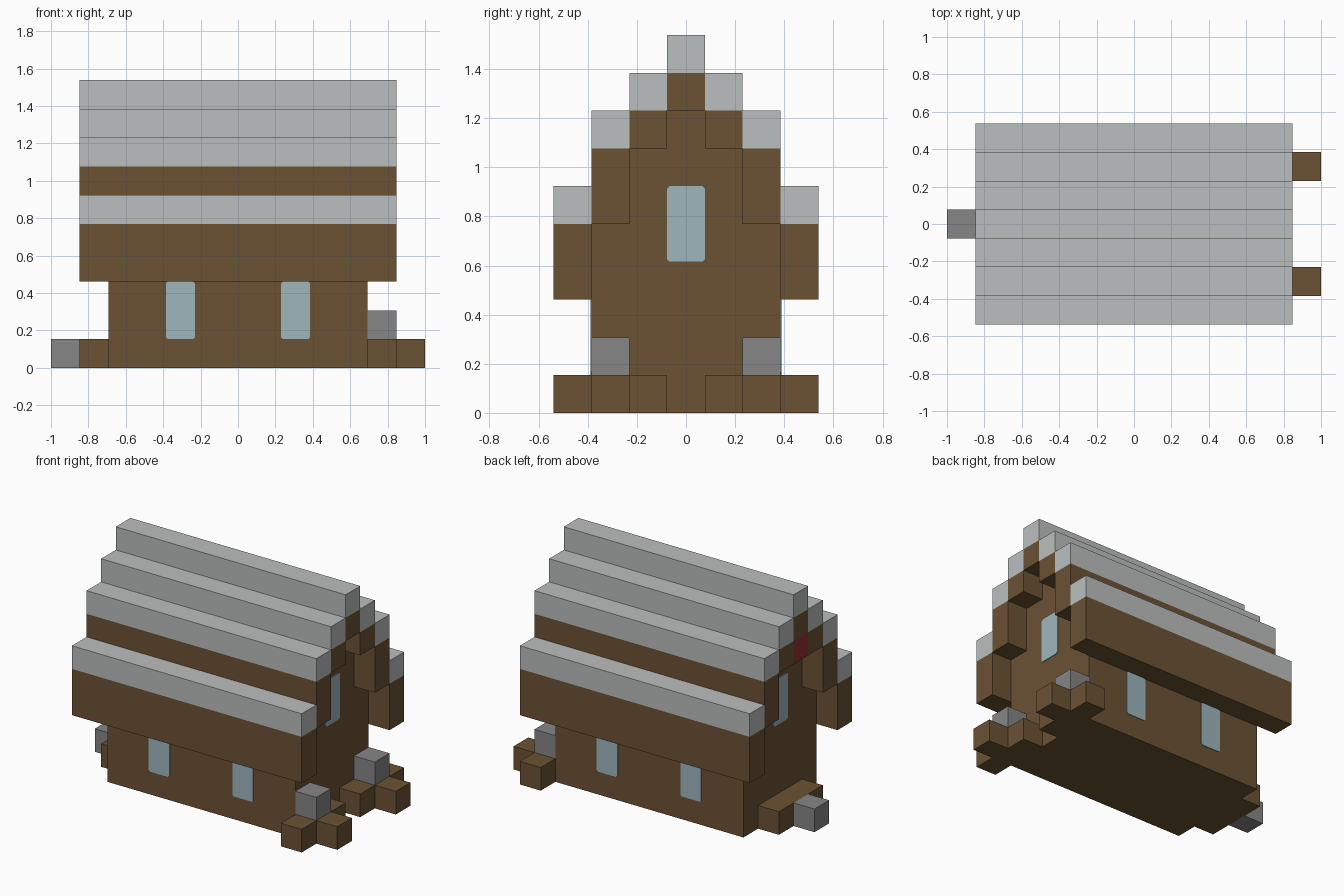
import bpy
import bmesh
from mathutils import Matrix, Vector

if "Cube" in bpy.data.objects:
    bpy.data.objects.remove(bpy.data.objects["Cube"], do_unlink=True)

U = 2 / 13  # one block


def material(name, rgb):
    m = bpy.data.materials.new(name)
    m.use_nodes = True
    m.diffuse_color = (*rgb, 1)
    m.node_tree.nodes["Principled BSDF"].inputs["Base Color"].default_value = (*rgb, 1)
    return m


WOOD = material("brown wood", (0.146, 0.085, 0.034))
ROOF = material("pale grey roof", (0.50, 0.52, 0.52))
STONE = material("grey stone", (0.238, 0.238, 0.238))
GLASS = material("light blue glass", (0.337, 0.468, 0.515))
RED = material("dark red", (0.30, 0.03, 0.035))


def box(name, x, y, z, mat, clip_axis=None):
    """Box from ranges in block units; clip_axis trims the corners around that axis."""
    lo, hi = (Vector(p) * U for p in zip(x, y, z))
    bm = bmesh.new()
    bmesh.ops.create_cube(bm, size=1, matrix=Matrix.Translation((lo + hi) / 2)
                          @ Matrix.Diagonal((*(hi - lo), 1)))
    if clip_axis is not None:
        edges = [e for e in bm.edges
                 if abs((e.verts[0].co - e.verts[1].co).normalized()[clip_axis]) > 0.9]
        bmesh.ops.bevel(bm, geom=edges, offset=0.01, segments=1, affect='EDGES')
    mesh = bpy.data.meshes.new(name)
    bm.to_mesh(mesh)
    bm.free()
    mesh.materials.append(mat)
    obj = bpy.data.objects.new(name, mesh)
    bpy.context.collection.objects.link(obj)
    return obj


def span(a, b, side):
    return tuple(sorted((a * side, b * side)))


LONG = (-5.5, 5.5)
WALL = (-4.5, 4.5)
PLATE = 0.03

# House body, with the core rising into the gable
box("house_body", WALL, (-2.5, 2.5), (0, 5), WOOD)
box("gable_core", WALL, (-1.5, 1.5), (5, 8), WOOD)

# Ridge
box("ridge_beam", LONG, (-0.5, 0.5), (8, 9), WOOD)
box("ridge_cap", LONG, (-0.5, 0.5), (9, 10), ROOF)

# Stepped roof: beam and covering on both slopes (inner y, beam bottom, beam top)
steps = {"upper": (0.5, 7, 8), "middle": (1.5, 5, 7), "eave": (2.5, 3, 5)}
for side, where in ((-1, "front"), (1, "back")):
    for step, (y, low, top) in steps.items():
        ys = span(y, y + 1, side)
        if step == "upper":
            # The core fills the middle, so only the ends project
            for end, hand in ((1, "left"), (-1, "right")):
                box(f"upper_beam_{where}_{hand}", span(4.5, 5.5, end), ys, (low, top), WOOD)
        else:
            box(f"{step}_beam_{where}", LONG, ys, (low, top), WOOD)
        box(f"{step}_roof_{where}", LONG, ys, (top, top + 1), ROOF)

    # Windows in the long walls
    for wx, hand in ((2, "left"), (-2, "right")):
        box(f"window_{where}_{hand}", (wx - 0.5, wx + 0.5),
            span(2.5, 2.5 + PLATE, side), (1, 3), GLASS, clip_axis=1)

    # Cross-shaped timber piles with a stone on top
    box(f"pile_bar_{where}", (4.5, 5.5), span(0.5, 3.5, side), (0, 1), WOOD)
    box(f"pile_end_{where}", (5.5, 6.5), span(1.5, 2.5, side), (0, 1), WOOD)
    box(f"pile_stone_{where}", (4.5, 5.5), span(1.5, 2.5, side), (1, 2), STONE)

# Gable windows
for end, hand in ((1, "left"), (-1, "right")):
    box(f"gable_window_{hand}", span(4.5, 4.5 + PLATE, end), (-0.5, 0.5),
        (4, 6), GLASS, clip_axis=0)

# Doorstep, stone and red block at the other end
box("doorstep", (-5.5, -4.5), (-1.5, 1.5), (0, 1), WOOD)
box("step_stone", (-6.5, -5.5), (-0.5, 0.5), (0, 1), STONE)
box("red_gable_block", (-5.5, -4.5), (-0.5, 0.5), (7, 8), RED)
